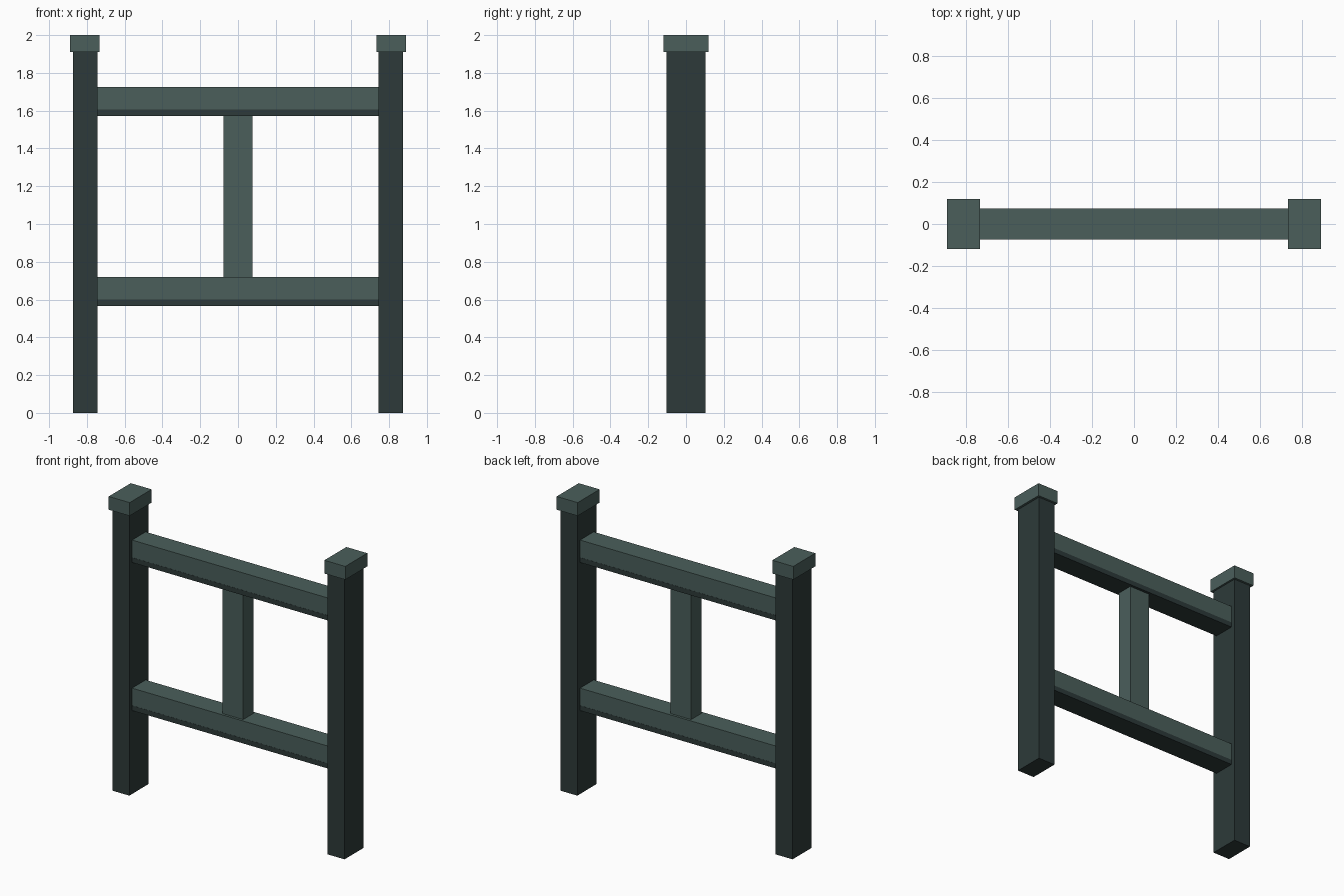
import bpy

default_cube = bpy.data.objects.get("Cube")
if default_cube:
    bpy.data.objects.remove(default_cube, do_unlink=True)


def make_material(name, rgb):
    mat = bpy.data.materials.new(name)
    mat.use_nodes = True
    colour = (*rgb, 1.0)
    mat.diffuse_color = colour
    mat.node_tree.nodes["Principled BSDF"].inputs["Base Color"].default_value = colour
    return mat


light = make_material("light grey green", (0.069, 0.114, 0.105))
dark = make_material("dark grey green", (0.026, 0.042, 0.041))


def box(name, x, depth, z, mat):
    """Flat-faced box from x and z ranges, centred in depth."""
    bpy.ops.mesh.primitive_cube_add(size=1)
    obj = bpy.context.object
    obj.name = name
    centre = ((x[0] + x[1]) / 2, 0, (z[0] + z[1]) / 2)
    size = (x[1] - x[0], depth, z[1] - z[0])
    for v in obj.data.vertices:
        v.co = [c + s * k for c, s, k in zip(centre, size, v.co)]
    obj.data.materials.append(mat)
    return obj


# End posts with overhanging caps
for side, sign in (("left", 1), ("right", -1)):
    def span(a, b):
        return sorted((sign * a, sign * b))
    box(side + "_post", span(0.745, 0.873), 0.206, (0, 1.91), dark)
    box(side + "_post_cap", span(0.732, 0.889), 0.236, (1.91, 2.0), light)

# Horizontal rails, each a light beam on a thin dark base strip
inner = (-0.745, 0.745)
for name, base in (("lower", 0.567), ("upper", 1.573)):
    box(name + "_rail_base", inner, 0.148, (base, base + 0.034), dark)
    box(name + "_rail", inner, 0.146, (base + 0.034, base + 0.152), light)

# Central upright between the rails
box("centre_upright", (-0.078, 0.078), 0.112, (0.719, 1.573), light)
